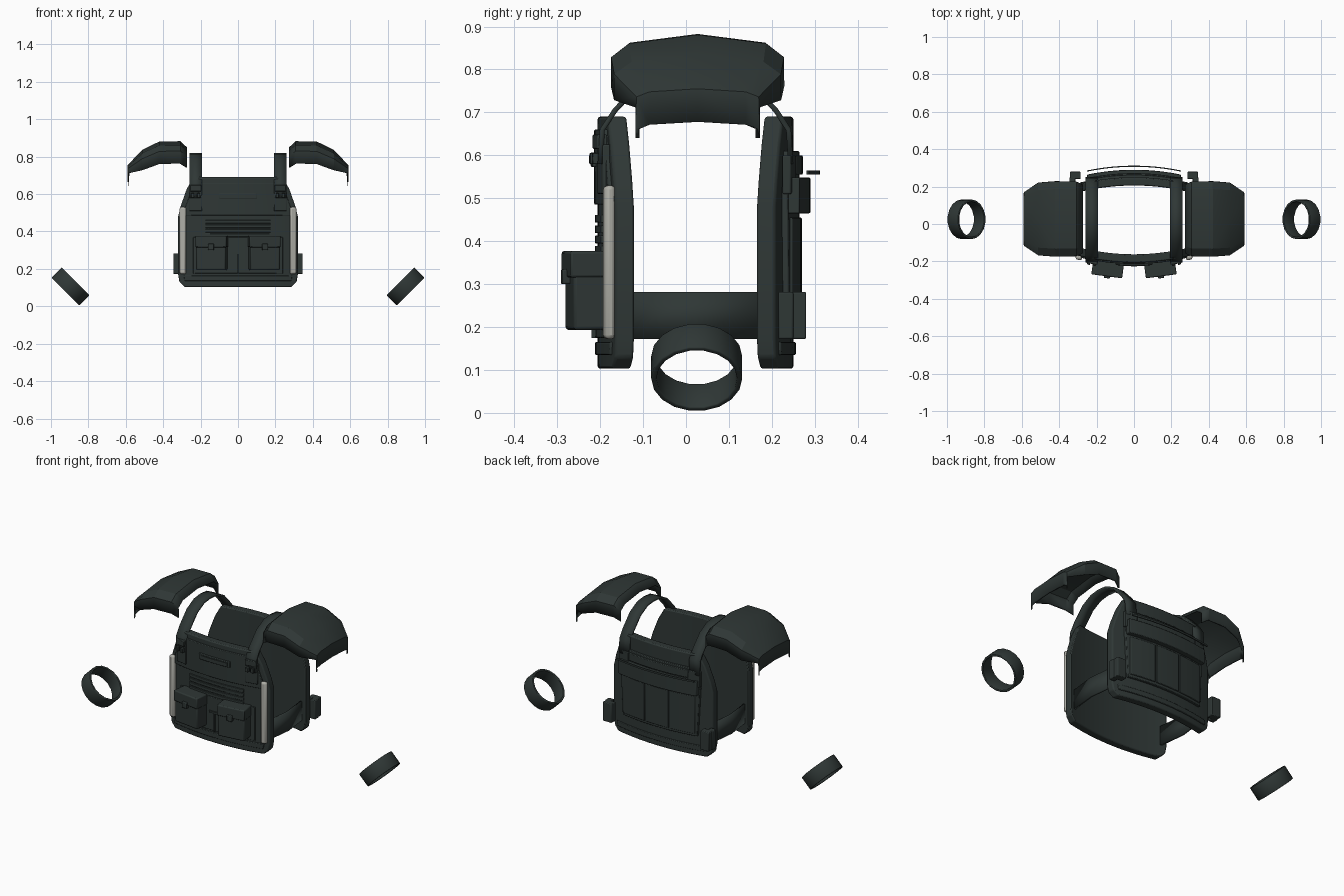
import bpy, bmesh, math
from mathutils import Matrix, Vector

if "Cube" in bpy.data.objects:
    bpy.data.objects.remove(bpy.data.objects["Cube"])

YC = 0.022  # middle of the vest, front to back


def material(name, rgb):
    m = bpy.data.materials.new(name)
    m.use_nodes = True
    m.diffuse_color = (*rgb, 1)
    m.node_tree.nodes["Principled BSDF"].inputs["Base Color"].default_value = (*rgb, 1)
    return m


DARK = material("dark green grey", (0.028, 0.038, 0.036))
PALE = material("pale grey", (0.42, 0.42, 0.38))


def finish(name, bm, mat=DARK, thick=0, bevel=0, angle=30):
    bmesh.ops.recalc_face_normals(bm, faces=bm.faces)
    me = bpy.data.meshes.new(name)
    bm.to_mesh(me)
    bm.free()
    me.materials.append(mat)
    ob = bpy.data.objects.new(name, me)
    bpy.context.collection.objects.link(ob)
    if thick:
        mod = ob.modifiers.new("Thickness", "SOLIDIFY")
        mod.thickness, mod.offset = thick, 0
    if bevel:
        mod = ob.modifiers.new("Bevel", "BEVEL")
        mod.width, mod.segments, mod.limit_method = bevel, 2, "ANGLE"
    bpy.ops.object.select_all(action="DESELECT")
    ob.select_set(True)
    bpy.context.view_layer.objects.active = ob
    bpy.ops.object.shade_smooth_by_angle(angle=math.radians(angle))
    return ob


def face_y(x):
    """Distance of the curved outer panel face from the vest's middle."""
    return 0.228 - 0.042 * (x / 0.32) ** 2


def grid(bm, rows):
    vs = [[bm.verts.new(p) for p in row] for row in rows]
    for a, b in zip(vs, vs[1:]):
        for i in range(len(a) - 1):
            bm.faces.new((a[i], a[i + 1], b[i + 1], b[i]))
    return vs


def plate(name, side, rows, out, thick, cx=0, bevel=0.003, cols=12):
    """Curved plate that follows the panel; rows are (height, half width)."""
    bm = bmesh.new()
    layers = []
    for off in (out, out - thick):
        pts = []
        for z, hw in rows:
            xs = [cx + hw * (2 * i / cols - 1) for i in range(cols + 1)]
            pts.append([(x, YC + side * (face_y(x) + off), z) for x in xs])
        layers.append(grid(bm, pts))
    a, b = layers

    def rim(vs):
        return vs[0] + [r[-1] for r in vs[1:-1]] + vs[-1][::-1] + [r[0] for r in vs[-2:0:-1]]

    ra, rb = rim(a), rim(b)
    for i in range(len(ra)):
        j = (i + 1) % len(ra)
        bm.faces.new((ra[i], ra[j], rb[j], rb[i]))
    return finish(name, bm, bevel=bevel)


def box(name, lo, hi, mat=DARK, bevel=0.004, turn=0):
    bm = bmesh.new()
    lo, hi = Vector(lo), Vector(hi)
    m = (Matrix.Translation((lo + hi) / 2) @ Matrix.Rotation(turn, 4, "Z")
         @ Matrix.Diagonal((*[abs(d) for d in hi - lo], 1)))
    bmesh.ops.create_cube(bm, size=1, matrix=m)
    return finish(name, bm, mat, bevel=bevel)


# Front and back panels
PANEL = [(0.103, 0.285), (0.13, 0.313), (0.17, 0.32), (0.48, 0.32),
         (0.54, 0.305), (0.625, 0.275), (0.69, 0.24)]
for label, side in (("front", -1), ("back", 1)):
    plate(label + "_panel", side, PANEL, 0, 0.044, bevel=0.006, cols=16)
    plate(label + "_hem", side, [(0.135, 0.285), (0.165, 0.29)], 0.006, 0.012)

# Front chest flap, name patch and webbing
plate("chest_flap", -1, [(0.485, 0.285), (0.52, 0.285), (0.66, 0.235)], 0.008, 0.02)
plate("chest_patch", -1, [(0.573, 0.1), (0.607, 0.1)], 0.016, 0.02)
plate("chest_patch_inset", -1, [(0.581, 0.085), (0.599, 0.085)], 0.02, 0.01, bevel=0)
for i, z in enumerate((0.452, 0.428, 0.404, 0.38)):
    plate("webbing_%d" % (i + 1), -1, [(z - 0.009, 0.175), (z + 0.009, 0.175)],
          0.006, 0.012, bevel=0.002)
plate("lower_front_panel", -1, [(0.175, 0.24), (0.37, 0.24)], 0.006, 0.014)
box("centre_seam", (-0.003, -0.22, 0.175), (0.003, -0.2, 0.285), bevel=0)
box("centre_tab", (-0.035, -0.219, 0.28), (0.035, -0.2, 0.29), bevel=0)

# Back cover, divided pocket, flap and loose strap
plate("back_cover", 1, [(0.22, 0.24), (0.5, 0.255), (0.61, 0.235)], 0.014, 0.02)
plate("back_label", 1, [(0.555, 0.19), (0.6, 0.19)], 0.022, 0.02)
plate("back_flap", 1, [(0.465, 0.25), (0.548, 0.25)], 0.04, 0.03)
plate("back_strap", 1, [(0.555, 0.25), (0.565, 0.25)], 0.062, 0.006, bevel=0)
for i, cx in enumerate((-0.155, 0, 0.155)):
    plate("back_pocket_%d" % (i + 1), 1, [(0.235, 0.074), (0.455, 0.074)], 0.02, 0.02, cx, cols=4)

# Shoulder pad shape: rows run outward, columns run front to back
PAD_ROWS = [(0.275, 0.845, 0.18, 0.9), (0.31, 0.878, 0.195, 1), (0.42, 0.876, 0.197, 1),
            (0.51, 0.832, 0.19, 0.9), (0.585, 0.753, 0.14, 0.36), (0.587, 0.678, 0.14, 0.33)]
PAD_COLS = [(-1, 0.115), (-1, 0.05), (-0.8, 0.02), (0, 0), (0.8, 0.02), (1, 0.05), (1, 0.115)]
STRAP = [(-0.2, 0.58), (-0.195, 0.66), (-0.165, 0.705), (-0.1, 0.775), (-0.035, 0.808),
         (YC, 0.814), (0.079, 0.808), (0.144, 0.775), (0.209, 0.705), (0.239, 0.66), (0.244, 0.58)]

for label, s in (("left_", 1), ("right_", -1)):
    # Shoulder pad
    bm = bmesh.new()
    grid(bm, [[(s * x, 0.027 + t * hw, z - drop * k) for t, drop in PAD_COLS]
              for x, z, hw, k in PAD_ROWS])
    bmesh.ops.remove_doubles(bm, verts=bm.verts, dist=0.0001)
    finish(label + "shoulder_pad", bm, thick=0.01, angle=20)

    # Shoulder strap with a buckle and clip in front
    bm = bmesh.new()
    grid(bm, [[(s * x, y, z) for x in (0.192, 0.258)] for y, z in STRAP])
    finish(label + "shoulder_strap", bm, thick=0.012)
    plate(label + "buckle", -1, [(0.51, 0.034), (0.625, 0.034)], 0.016, 0.02, s * 0.226, cols=4)
    plate(label + "buckle_bar", -1, [(0.615, 0.03), (0.648, 0.03)], 0.028, 0.024, s * 0.226, cols=4)
    for i, dx in enumerate((-0.016, 0.016)):
        plate("%sclip_%d" % (label, i + 1), -1, [(0.58, 0.008), (0.605, 0.008)],
              0.036, 0.03, s * 0.226 + dx, cols=2, bevel=0.002)
    plate(label + "back_buckle", 1, [(0.51, 0.034), (0.6, 0.034)], 0.022, 0.02, s * 0.226, cols=4)

    # Pale light tube along the front edge
    box(label + "light_tube", (s * 0.277, -0.192, 0.172), (s * 0.312, -0.166, 0.53),
        PALE, bevel=0.01, turn=s * 0.22)

    # Front pouch with lid and clasp
    turn = s * 0.13
    box(label + "pouch", (s * 0.06, -0.272, 0.193), (s * 0.22, -0.19, 0.365), bevel=0.008, turn=turn)
    box(label + "pouch_lid", (s * 0.057, -0.28, 0.315), (s * 0.223, -0.19, 0.377), bevel=0.006, turn=turn)
    box(label + "pouch_clasp", (s * 0.128, -0.29, 0.3), (s * 0.16, -0.265, 0.335), turn=turn)

    # Waist band bowed outward, and its anchor block at the back
    bm = bmesh.new()
    grid(bm, [[(s * x, y, z) for z in (0.172, 0.282)]
              for x, y in ((0.285, -0.145), (0.305, YC), (0.285, 0.195))])
    finish(label + "waist_band", bm, thick=0.012, angle=5)
    box(label + "band_wrap", (s * 0.312, 0.215, 0.172), (s * 0.346, 0.25, 0.282))
    box(label + "band_anchor", (s * 0.285, 0.24, 0.172), (s * 0.342, 0.28, 0.282))

    # Wrist cuff, tilted away from the body
    bm = bmesh.new()
    m = (Matrix.Translation((s * 0.8955, 0.025, 0.106))
         @ Matrix.Rotation(s * math.radians(135), 4, "Y"))
    bmesh.ops.create_cone(bm, cap_ends=False, segments=18, radius1=0.1, radius2=0.1,
                          depth=0.079, matrix=m)
    finish(label + "wrist_cuff", bm, thick=0.012, bevel=0.003)
